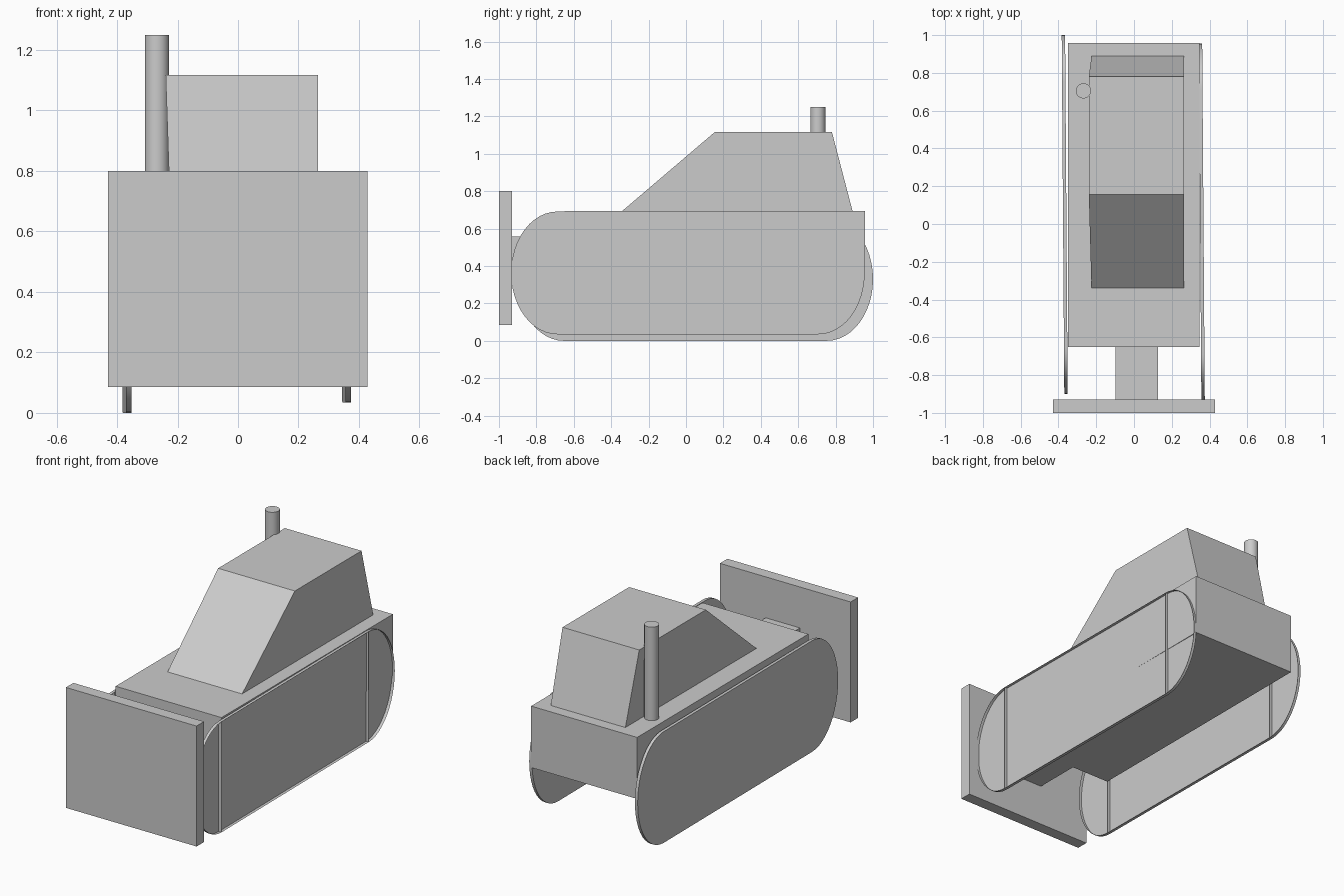
import bpy, bmesh, math

if "Cube" in bpy.data.objects:
    bpy.data.objects.remove(bpy.data.objects["Cube"])


def finish(name, bm):
    bmesh.ops.recalc_face_normals(bm, faces=bm.faces)
    mesh = bpy.data.meshes.new(name)
    bm.to_mesh(mesh)
    bm.free()
    ob = bpy.data.objects.new(name, mesh)
    bpy.context.collection.objects.link(ob)
    return ob


def smooth(ob):
    bpy.ops.object.select_all(action='DESELECT')
    ob.select_set(True)
    bpy.context.view_layer.objects.active = ob
    bpy.ops.object.shade_smooth_by_angle(angle=math.radians(30))


def box(name, x, y, z):
    bm = bmesh.new()
    bmesh.ops.create_cube(bm, size=1)
    for v in bm.verts:
        v.co = [r[0] + (c + 0.5) * (r[1] - r[0]) for c, r in zip(v.co, (x, y, z))]
    return finish(name, bm)


def prism(name, profile, left_low, left_high, right, z_split):
    """Side profile (y, z) stretched across x, with a slightly leaning left side."""
    bm = bmesh.new()
    a = [bm.verts.new((left_high if z > z_split else left_low, y, z)) for y, z in profile]
    b = [bm.verts.new((right, y, z)) for y, z in profile]
    bm.faces.new(a)
    bm.faces.new(b)
    for i in range(len(a)):
        j = (i + 1) % len(a)
        bm.faces.new((a[i], a[j], b[j], b[i]))
    return finish(name, bm)


def track(name, x, y0, y1, zc, rz, ry=0.247, depth=0.018, slope=0.0072, n=24):
    """Shallow tray with rounded ends, open on its +x side, slightly toed."""
    def pt(dx, y, z):
        return (x + dx - slope * y, y, z)

    outline = []
    for cy, start in ((y1 - ry, -90), (y0 + ry, 90)):
        for i in range(n + 1):
            t = math.radians(start + 180 * i / n)
            outline.append((cy + ry * math.cos(t), zc + rz * math.sin(t)))
    bm = bmesh.new()
    panel = [bm.verts.new(pt(0, *p)) for p in outline]
    lip = [bm.verts.new(pt(depth, *p)) for p in outline]
    bm.faces.new(panel)
    for i in range(len(panel)):
        j = (i + 1) % len(panel)
        bm.faces.new((panel[i], panel[j], lip[j], lip[i]))
    # upright ribs where the rounded ends meet the straight run
    for cy in (y0 + ry, y1 - ry):
        bm.faces.new([bm.verts.new(pt(dx, cy, zc + s * rz))
                      for dx, s in ((0, -1), (depth, -1), (depth, 1), (0, 1))])
    smooth(finish(name, bm))


# hull, push arm and blade
box("hull", (-0.349, 0.347), (-0.65, 0.957), (0.33, 0.695))
box("blade_arm", (-0.098, 0.128), (-0.93, -0.65), (0.33, 0.557))
box("blade", (-0.43, 0.428), (-1.0, -0.93), (0.085, 0.80))

# cab with sloping front and back
prism("cab", [(-0.34, 0.695), (0.89, 0.695), (0.78, 1.117), (0.155, 1.117)],
      -0.225, -0.239, 0.265, 0.9)

# tracks
track("left_track", -0.3755, -0.90, 1.0, 0.33, 0.33)
track("right_track", 0.350, -0.935, 0.955, 0.363, 0.328)

# exhaust pipe
bpy.ops.mesh.primitive_cylinder_add(vertices=32, radius=0.04, depth=0.555,
                                    location=(-0.268, 0.705, 0.9725))
pipe = bpy.context.object
pipe.name = "exhaust_pipe"
smooth(pipe)
